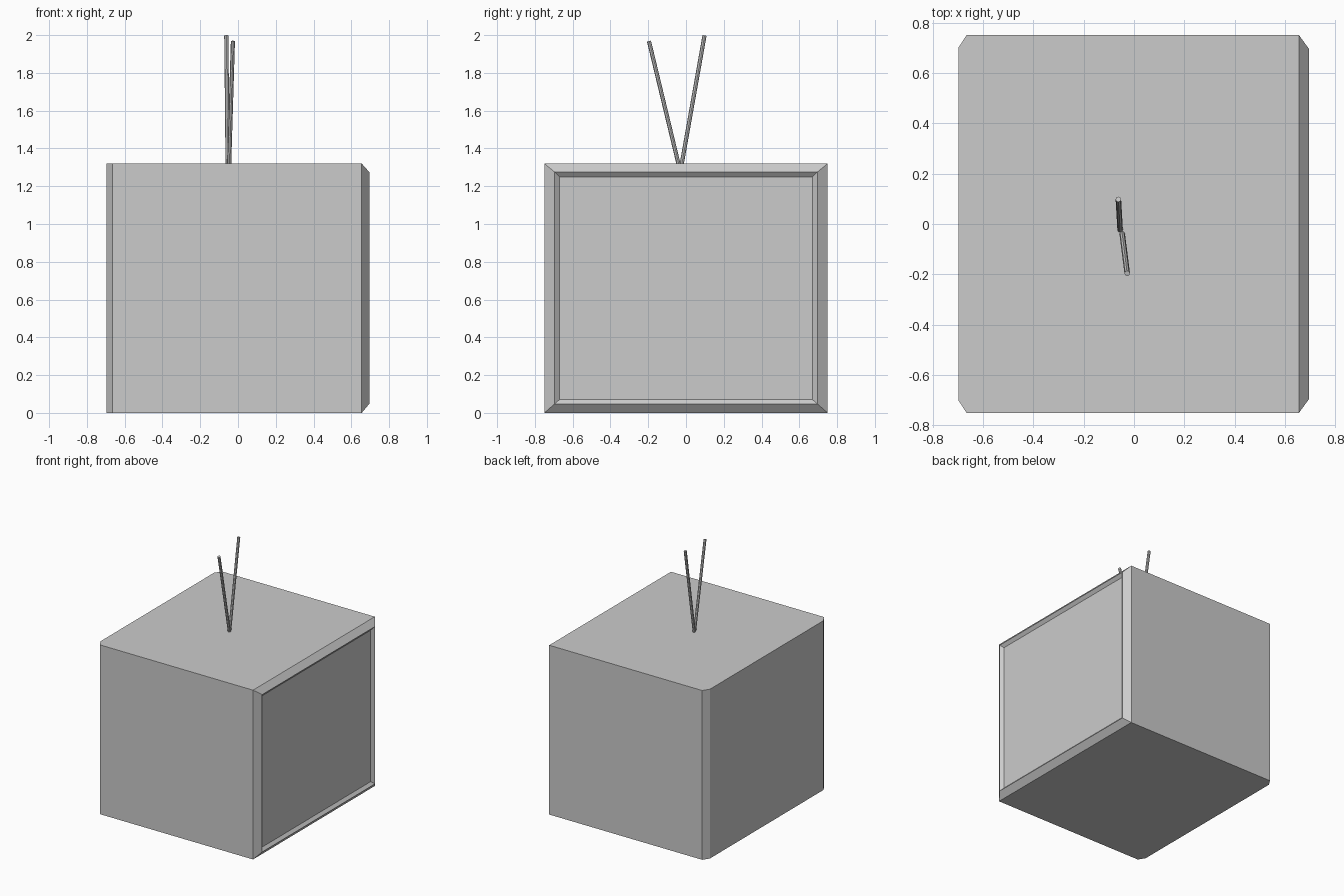
import bpy, bmesh
from mathutils import Vector

if "Cube" in bpy.data.objects:
    bpy.data.objects.remove(bpy.data.objects["Cube"])


def new_object(name, bm):
    bmesh.ops.recalc_face_normals(bm, faces=bm.faces)
    mesh = bpy.data.meshes.new(name)
    bm.to_mesh(mesh)
    bm.free()
    ob = bpy.data.objects.new(name, mesh)
    bpy.context.collection.objects.link(ob)
    return ob


def ring(bm, x, half_y, z0, z1):
    return [bm.verts.new((x, y, z)) for y, z in
            ((-half_y, z0), (half_y, z0), (half_y, z1), (-half_y, z1))]


# Cabinet: rectangular sections along x, chamfered back corners,
# bevelled front frame and shallow sloped recess around the screen
sections = [
    (-0.697, 0.70, 0.0, 1.32),
    (-0.665, 0.75, 0.0, 1.32),
    (0.655, 0.75, 0.0, 1.32),
    (0.695, 0.695, 0.048, 1.275),
    (0.675, 0.67, 0.07, 1.25),
]
bm = bmesh.new()
rings = [ring(bm, *s) for s in sections]
bm.faces.new(rings[0])
for a, b in zip(rings, rings[1:]):
    for i in range(4):
        j = (i + 1) % 4
        bm.faces.new((a[i], a[j], b[j], b[i]))
new_object("cabinet", bm)

# Screen closing the recess, facing +x
bm = bmesh.new()
bm.faces.new(ring(bm, *sections[-1]))
screen = new_object("screen", bm)
if screen.data.polygons[0].normal.x < 0:
    screen.data.flip_normals()


# Antenna rods, rising in a V from the top
def rod(name, start, end, radius=0.011):
    start, end = Vector(start), Vector(end)
    axis = end - start
    bpy.ops.mesh.primitive_cylinder_add(vertices=8, radius=radius,
                                        depth=axis.length,
                                        location=(start + end) / 2)
    ob = bpy.context.object
    ob.name = name
    ob.rotation_euler = axis.to_track_quat('Z', 'Y').to_euler()


rod("antenna_rod_back", (-0.055, -0.024, 1.31), (-0.062, 0.098, 1.998))
rod("antenna_rod_front", (-0.047, -0.038, 1.31), (-0.027, -0.196, 1.968))
